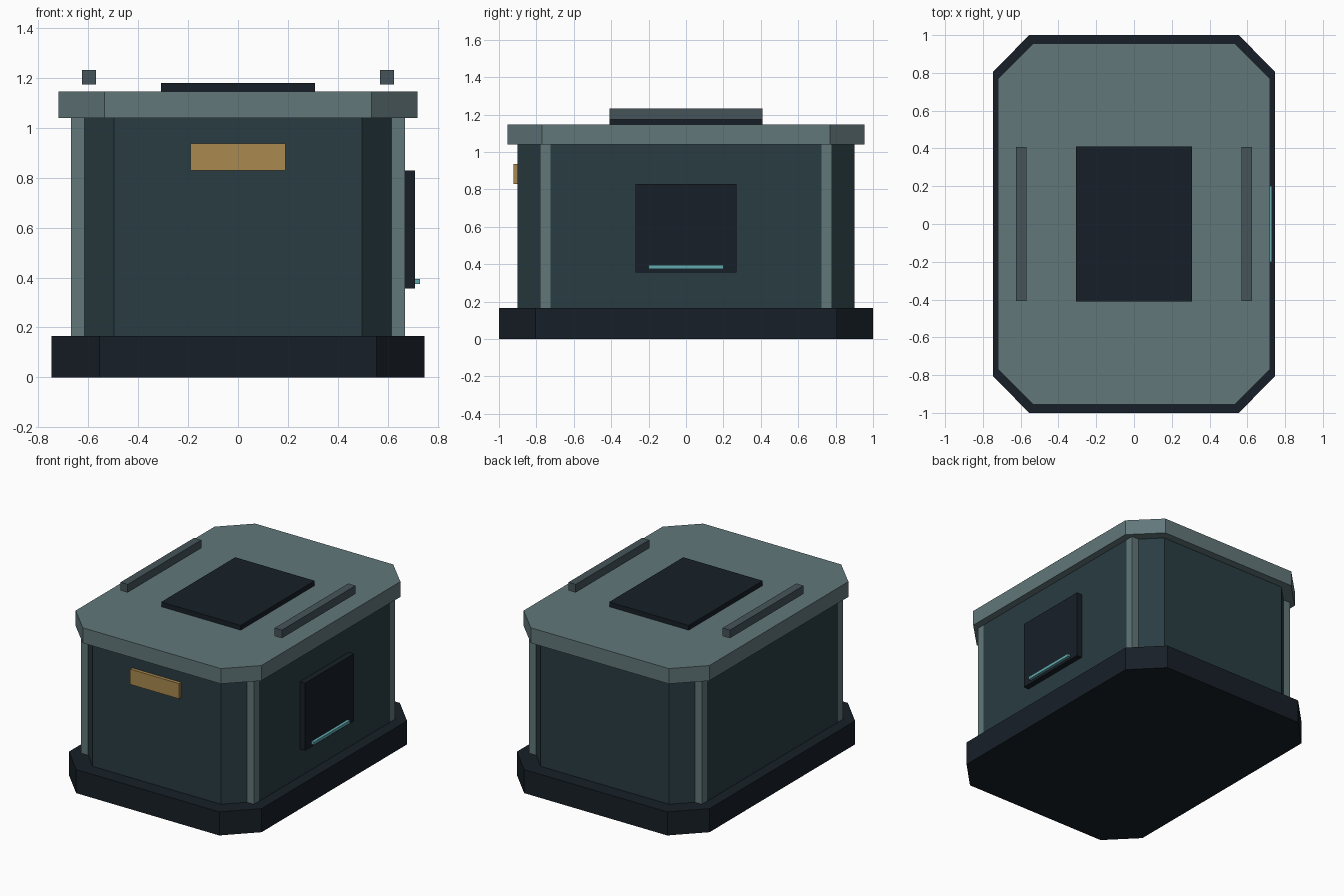
import bpy, bmesh

if "Cube" in bpy.data.objects:
    bpy.data.objects.remove(bpy.data.objects["Cube"])


def material(name, rgb):
    # 8-bit display colour to linear
    m = bpy.data.materials.new(name)
    m.diffuse_color = [((c / 255 + 0.055) / 1.055) ** 2.4 for c in rgb] + [1]
    m.use_nodes = True
    m.node_tree.nodes["Principled BSDF"].inputs["Base Color"].default_value = m.diffuse_color
    return m


dark = material("dark_metal", (23, 31, 39))
wall = material("wall_teal", (41, 60, 66))
trim = material("trim_grey", (98, 119, 122))
rail = material("rail_grey", (70, 84, 90))
brass = material("brass", (170, 137, 80))
glow = material("pale_cyan", (97, 170, 176))


def finish(name, bm, mat):
    bmesh.ops.recalc_face_normals(bm, faces=bm.faces)
    me = bpy.data.meshes.new(name)
    bm.to_mesh(me)
    bm.free()
    me.materials.append(mat)
    ob = bpy.data.objects.new(name, me)
    bpy.context.collection.objects.link(ob)
    return ob


def octagon(name, hx, hy, cx, cy, z0, z1, mat):
    """Prism with chamfered corners; cx, cy are where the straight sides end."""
    pts = [(cx, -hy), (hx, -cy), (hx, cy), (cx, hy),
           (-cx, hy), (-hx, cy), (-hx, -cy), (-cx, -hy)]
    bm = bmesh.new()
    base = bm.faces.new([bm.verts.new((x, y, z0)) for x, y in pts])
    top = bmesh.ops.extrude_face_region(bm, geom=[base], use_keep_orig=True)["geom"]
    bmesh.ops.translate(bm, vec=(0, 0, z1 - z0),
                        verts=[v for v in top if isinstance(v, bmesh.types.BMVert)])
    return finish(name, bm, mat)


def box(name, xs, ys, zs, mat, mirror=(False, False, False)):
    bm = bmesh.new()
    bmesh.ops.create_cube(bm, size=1)
    for v in bm.verts:
        v.co = [(a + b) / 2 + c * (b - a) for c, (a, b) in zip(v.co, (xs, ys, zs))]
    ob = finish(name, bm, mat)
    if any(mirror):
        mod = ob.modifiers.new("mirror", 'MIRROR')
        mod.use_axis = mirror
        mod.use_mirror_merge = False
    return ob


# Stacked shell: plinth, walls, roof
octagon("plinth", 0.747, 1.0, 0.555, 0.805, 0, 0.165, dark)
octagon("walls", 0.67, 0.90, 0.497, 0.725, 0.165, 1.04, wall)
octagon("roof", 0.72, 0.955, 0.535, 0.77, 1.04, 1.147, trim)

# Four corner posts
box("corner_posts", (0.56, 0.67), (0.725, 0.78), (0.165, 1.04), trim, (True, True, False))

# Roof panel and the two raised rails
box("roof_panel", (-0.308, 0.308), (-0.41, 0.41), (1.147, 1.18), dark)
box("roof_rails", (0.57, 0.626), (-0.408, 0.408), (1.175, 1.232), rail, (True, False, False))

# Front plate
box("front_plate", (-0.19, 0.19), (-0.923, -0.89), (0.83, 0.937), brass)

# Side hatch with its light strip
box("side_hatch", (0.66, 0.71), (-0.27, 0.27), (0.357, 0.83), dark)
box("light_strip", (0.705, 0.73), (-0.2, 0.2), (0.375, 0.395), glow)
